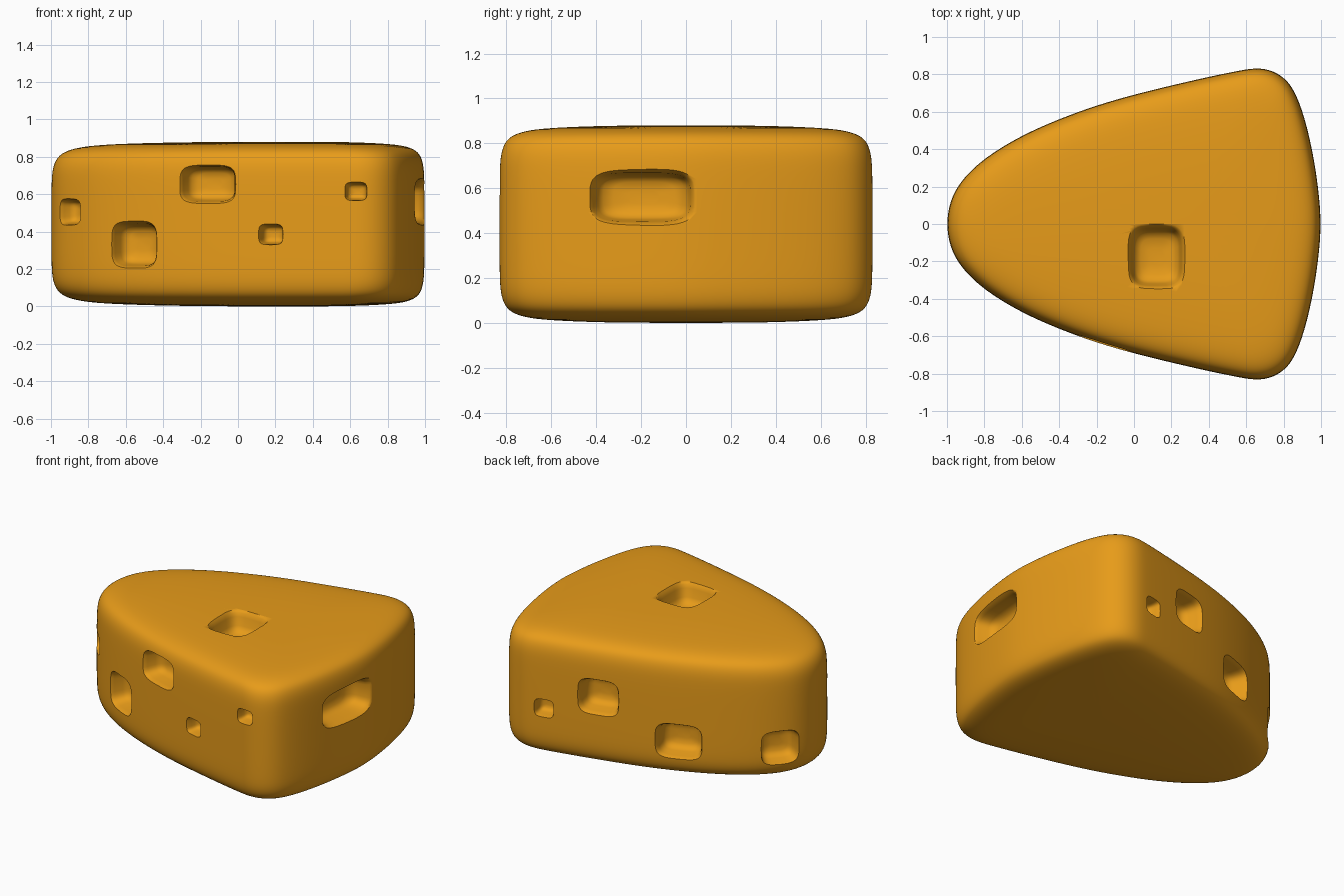
import bpy, bmesh, math
from mathutils import Vector, Matrix

if "Cube" in bpy.data.objects:
    bpy.data.objects.remove(bpy.data.objects["Cube"])

# Half outline of the wedge seen from above, tip to rear
HALF = [(-1.004, 0), (-.985, .125), (-.925, .235), (-.8, .355), (-.6, .475), (-.4, .562),
        (-.2, .635), (0, .692), (.2, .741), (.4, .787), (.58, .824), (.66, .835),
        (.74, .822), (.81, .778), (.86, .71), (.91, .58), (.955, .39), (.985, .2), (1.003, 0)]
OUTLINE = HALF + [(x, -y) for x, y in HALF[-2:0:-1]]
# Edge rounding: (scale about the centre, height), mirrored for the underside
TOP = [(1, .44), (1, .66), (.995, .745), (.975, .8), (.94, .832), (.87, .855),
       (.75, .868), (.5, .877), (.25, .88)]
PROFILE = [(s, .88 - z) for s, z in TOP[:0:-1]] + TOP


def loft(bm, rings):
    rows = [[bm.verts.new(p) for p in ring] for ring in rings]
    n = len(rows[0])
    for a, b in zip(rows, rows[1:]):
        for i in range(n):
            j = (i + 1) % n
            bm.faces.new((a[i], a[j], b[j], b[i]))
    bm.faces.new(rows[0][::-1])
    bm.faces.new(rows[-1])


def finish(bm, name):
    bmesh.ops.recalc_face_normals(bm, faces=bm.faces)
    me = bpy.data.meshes.new(name)
    bm.to_mesh(me)
    bm.free()
    ob = bpy.data.objects.new(name, me)
    bpy.context.collection.objects.link(ob)
    return ob


def half_width(x):
    for (x0, y0), (x1, y1) in zip(HALF, HALF[1:]):
        if x0 <= x <= x1:
            return y0 + (y1 - y0) * (x - x0) / (x1 - x0)


# Wedge body
bm = bmesh.new()
cx = .3
loft(bm, [[(cx + (x - cx) * s, y * s, z) for x, y in OUTLINE] for s, z in PROFILE])
body = finish(bm, "cheese_wedge")
sub = body.modifiers.new("smooth", 'SUBSURF')
sub.levels = sub.render_levels = 2


def hole(bm, pos, normal, up, w, h, depth):
    """Rounded-square pit with a flared lip and a bowl-shaped floor."""
    n = Vector(normal).normalized()
    u = Vector(up)
    side = u.cross(n).normalized()
    m = Matrix.Translation(pos) @ Matrix((side, u, n)).transposed().to_4x4()
    shape = [(.06, 1.4), (.025, 1.28), (.005, 1.14), (-.012, 1.05), (-.035, .99), (-depth * .65, .92),
             (-depth * .85, .82), (-depth * .96, .62), (-depth, .3)]

    def ring(d, s):
        pts = []
        for i in range(40):
            a = 2 * math.pi * i / 40
            c, t = math.cos(a), math.sin(a)
            pts.append(m @ Vector((math.copysign(abs(c) ** .5, c) * w / 2 * s,
                                   math.copysign(abs(t) ** .5, t) * h / 2 * s, d)))
        return pts
    loft(bm, [ring(d, s) for d, s in shape])


# Holes in the slanted sides: side, x, z, width, height, depth
SIDES = [(-1, -.56, .33, .25, .23, .14), (-1, -.165, .655, .29, .19, .14),
         (-1, .175, .385, .12, .1, .09), (-1, .63, .615, .11, .09, .09),
         (-1, -.905, .505, .16, .13, .1),
         (1, .52, .36, .12, .11, .09), (1, .16, .5, .25, .22, .14),
         (1, -.35, .27, .28, .22, .14), (1, -.905, .25, .24, .22, .13)]
bm = bmesh.new()
for sgn, x, z, w, h, d in SIDES:
    slope = (half_width(x + .05) - half_width(x - .05)) / .1
    hole(bm, Vector((x, sgn * half_width(x), z)), (-slope, sgn, 0), (0, 0, 1), w, h, d)
# Rear hole and top hole
hole(bm, Vector((.978, -.2, .56)), (1, -.09, 0), (0, 0, 1), .44, .22, .15)
hole(bm, Vector((.12, -.175, .877)), (0, 0, 1), (0, 1, 0), .27, .31, .14)
cutter = finish(bm, "hole_cutter")
cutter.hide_render = True

# Carve the holes, then discard the cutter
cut = body.modifiers.new("holes", 'BOOLEAN')
cut.object = cutter
cut.operation = 'DIFFERENCE'
cut.solver = 'EXACT'
bpy.context.view_layer.objects.active = body
body.select_set(True)
for name in ("smooth", "holes"):
    bpy.ops.object.modifier_apply(modifier=name)
bpy.data.objects.remove(cutter)
bpy.ops.object.shade_smooth_by_angle(angle=math.radians(50))

# Cheese colour
mat = bpy.data.materials.new("cheese")
mat.diffuse_color = (.8, .33, .01, 1)
mat.use_nodes = True
mat.node_tree.nodes["Principled BSDF"].inputs["Base Color"].default_value = mat.diffuse_color
body.data.materials.clear()
body.data.materials.append(mat)
